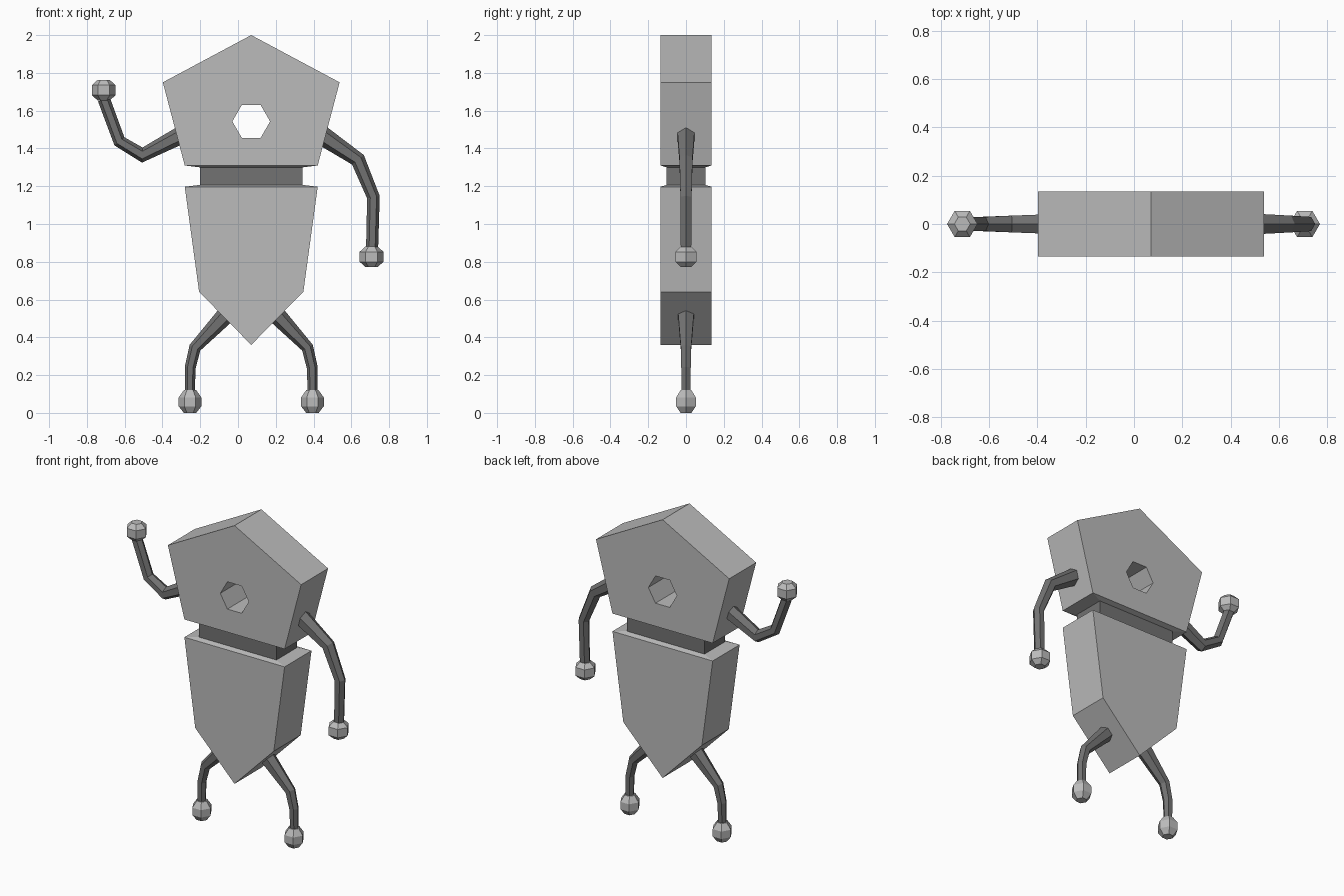
import bpy, bmesh, math
from mathutils import Vector

if "Cube" in bpy.data.objects:
    bpy.data.objects.remove(bpy.data.objects["Cube"])

CX = 0.07      # symmetry line of the torso
DEPTH = 0.135  # half thickness of the torso


def material(name, v):
    m = bpy.data.materials.new(name)
    m.diffuse_color = (v, v, v, 1)
    m.use_nodes = True
    m.node_tree.nodes["Principled BSDF"].inputs["Base Color"].default_value = m.diffuse_color
    return m


light = material("light grey", 0.50)
dark = material("dark grey", 0.17)


def loft(name, rings, mat):
    """Skin a list of equal-length point rings and cap both ends."""
    bm = bmesh.new()
    loops = [[bm.verts.new(p) for p in ring] for ring in rings]
    n = len(loops[0])
    for a, b in zip(loops, loops[1:]):
        for i in range(n):
            j = (i + 1) % n
            bm.faces.new((a[i], a[j], b[j], b[i]))
    bm.faces.new(loops[0])
    bm.faces.new(loops[-1])
    bmesh.ops.recalc_face_normals(bm, faces=bm.faces)
    me = bpy.data.meshes.new(name)
    bm.to_mesh(me)
    bm.free()
    me.materials.append(mat)
    ob = bpy.data.objects.new(name, me)
    bpy.context.collection.objects.link(ob)
    return ob


def slab(name, outline, mat, depth=DEPTH):
    """Extrude an x-z outline through y."""
    return loft(name, [[(x, y, z) for x, z in outline] for y in (-depth, depth)], mat)


def box_ring(hx, hy, z):
    return [(CX + sx * hx, sy * hy, z) for sx, sy in ((-1, -1), (1, -1), (1, 1), (-1, 1))]


def limb(name, path, radii):
    """Six-sided tapered tube along an x-z path, mitred at the bends."""
    pts = [Vector(p) for p in path]
    rings = []
    for i, p in enumerate(pts):
        d0 = (p - pts[i - 1]).normalized() if i else None
        d1 = (pts[i + 1] - p).normalized() if i < len(pts) - 1 else None
        d = ((d0 or d1) + (d1 or d0)).normalized()
        side = Vector((-d.y, d.x))
        ring = []
        for k in range(6):
            a = k * math.pi / 3
            q = p + side * radii[i] * math.cos(a)
            ring.append((q.x, radii[i] * math.sin(a), q.y))
        rings.append(ring)
    return loft(name, rings, dark)


def knob(name, x, profile):
    """Six-sided hand or foot from (radius, height) pairs."""
    return loft(name, [[(x + r * math.cos(k * math.pi / 3), r * math.sin(k * math.pi / 3), z)
                        for k in range(6)] for r, z in profile], light)


# Head: pentagon with a hexagonal eye hole
head = slab("head", [(CX, 2.0), (CX - 0.468, 1.75), (CX - 0.352, 1.31),
                     (CX + 0.352, 1.31), (CX + 0.468, 1.75)], light)
hole = slab("eye_hole_cutter", [(CX + 0.1 * math.cos(k * math.pi / 3),
                                 1.543 + 0.1 * math.sin(k * math.pi / 3)) for k in range(6)],
            light, 0.3)
hole.hide_render = True
hole.hide_set(True)
cut = head.modifiers.new("eye hole", 'BOOLEAN')
cut.operation = 'DIFFERENCE'
cut.solver = 'EXACT'
cut.object = hole

# Lower body: shield shape
slab("lower_body", [(CX - 0.352, 1.197), (CX - 0.276, 0.641), (CX, 0.36),
                    (CX + 0.276, 0.641), (CX + 0.352, 1.197)], light)

# Waist band, with sloped collars joining it to head and body
loft("waist", [box_ring(0.272, 0.103, z) for z in (1.205, 1.302)], dark)
for name, z0, z1 in (("upper_collar", 1.31, 1.30), ("lower_collar", 1.197, 1.207)):
    loft(name, [box_ring(0.352, DEPTH, z0), box_ring(0.272, 0.103, z1)], light)

# Arms: one raised, one hanging
limb("raised_arm", [(-0.24, 1.503), (-0.507, 1.365), (-0.628, 1.438), (-0.71, 1.66)],
     (0.051, 0.04, 0.034, 0.033))
limb("hanging_arm", [(0.38, 1.512), (0.635, 1.34), (0.717, 1.142), (0.71, 0.875)],
     (0.056, 0.04, 0.034, 0.032))

# Hands
HAND = ((0.033, 0.0), (0.063, 0.027), (0.063, 0.08), (0.033, 0.107))
knob("raised_hand", -0.711, [(r, 1.655 + z) for r, z in HAND])
knob("hanging_hand", 0.707, [(r, 0.773 + z) for r, z in HAND])

# Legs and feet, mirrored about the torso line
for side, s in (("left", -1), ("right", 1)):
    limb(side + "_leg", [(CX + s * 0.09, 0.565), (CX + s * 0.298, 0.345),
                         (CX + s * 0.323, 0.24), (CX + s * 0.325, 0.11)],
         (0.053, 0.032, 0.029, 0.026))
    knob(side + "_foot", CX + s * 0.324,
         ((0.033, 0.0), (0.06, 0.035), (0.06, 0.082), (0.033, 0.12)))
